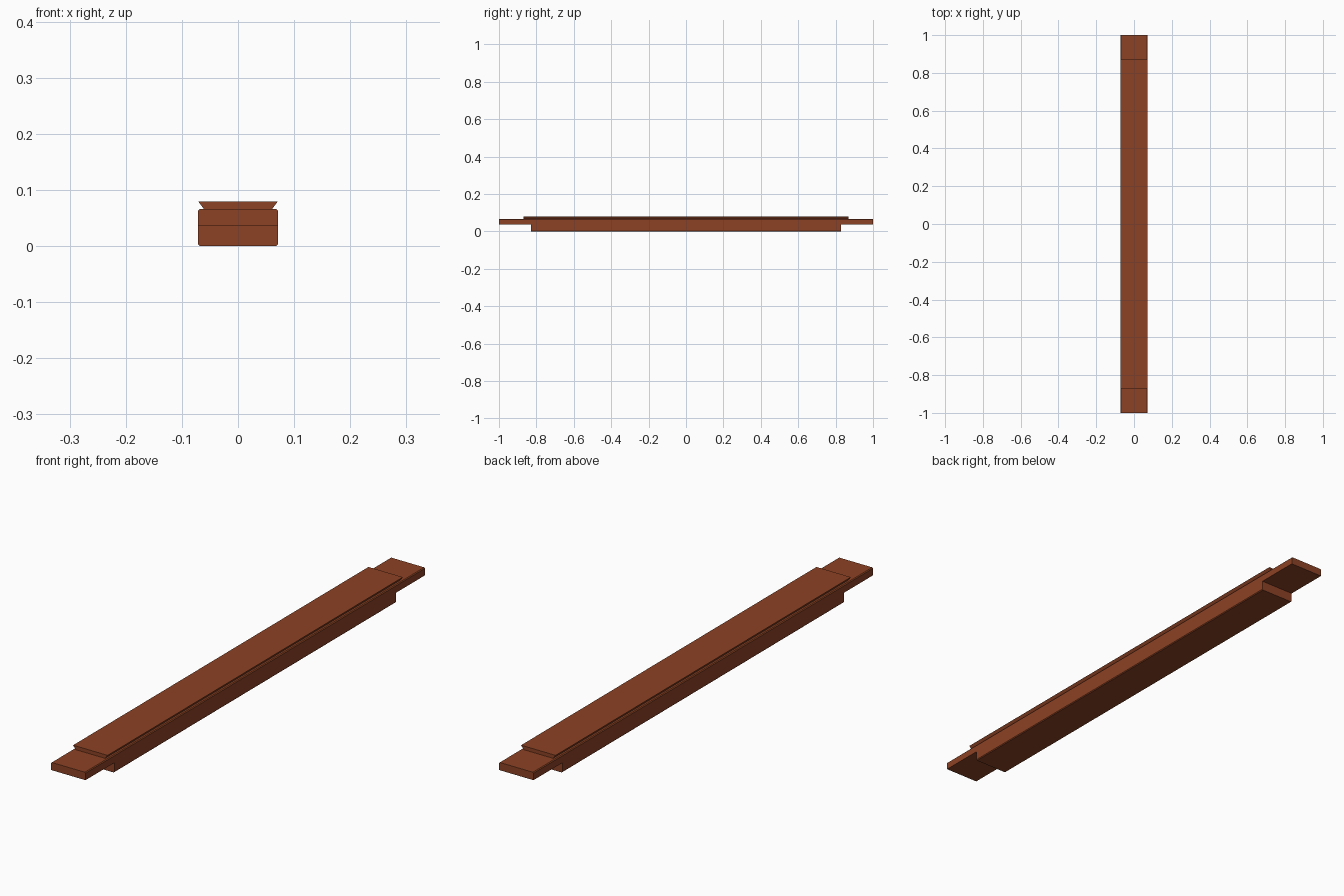
import bpy, bmesh

if "Cube" in bpy.data.objects:
    bpy.data.objects.remove(bpy.data.objects["Cube"])

wood = bpy.data.materials.new("reddish brown wood")
wood.diffuse_color = (0.262, 0.054, 0.018, 1)
wood.use_nodes = True
wood.node_tree.nodes["Principled BSDF"].inputs["Base Color"].default_value = wood.diffuse_color


def extrude_profile(name, points, vec, bevel_test=None):
    """Extrude a closed outline along vec, optionally bevelling chosen edges."""
    bm = bmesh.new()
    face = bm.faces.new([bm.verts.new(p) for p in points])
    ext = bmesh.ops.extrude_face_region(bm, geom=[face])
    verts = [v for v in ext["geom"] if isinstance(v, bmesh.types.BMVert)]
    bmesh.ops.translate(bm, verts=verts, vec=vec)
    if bevel_test:
        edges = [e for e in bm.edges if bevel_test(e)]
        bmesh.ops.bevel(bm, geom=edges, offset=0.003, segments=1,
                        affect='EDGES', profile=0.5)
    bmesh.ops.recalc_face_normals(bm, faces=bm.faces)
    mesh = bpy.data.meshes.new(name)
    bm.to_mesh(mesh)
    bm.free()
    mesh.materials.append(wood)
    obj = bpy.data.objects.new(name, mesh)
    bpy.context.collection.objects.link(obj)
    return obj


W = 0.071            # half width
TOP, STEP = 0.066, 0.037

# Beam with a thin tongue at each end, long outer edges chamfered
half = [(0.83, 0), (0.83, STEP), (1, STEP), (1, TOP)]
side = half + [(-y, z) for y, z in reversed(half)]


def long_outer_edge(e):
    a, b = (v.co for v in e.verts)
    return abs(a.x - b.x) < 1e-5 and abs(a.z - b.z) < 1e-5 and (a.z < 0.001 or a.z > TOP - 0.001)


extrude_profile("beam", [(-W, y, z) for y, z in side], (2 * W, 0, 0), long_outer_edge)

# Dovetail strip flaring outward on top
dovetail = [(-0.060, TOP - 0.001), (0.060, TOP - 0.001), (W, 0.080), (-W, 0.080)]
extrude_profile("dovetail_strip", [(x, -0.87, z) for x, z in dovetail], (0, 1.74, 0))
